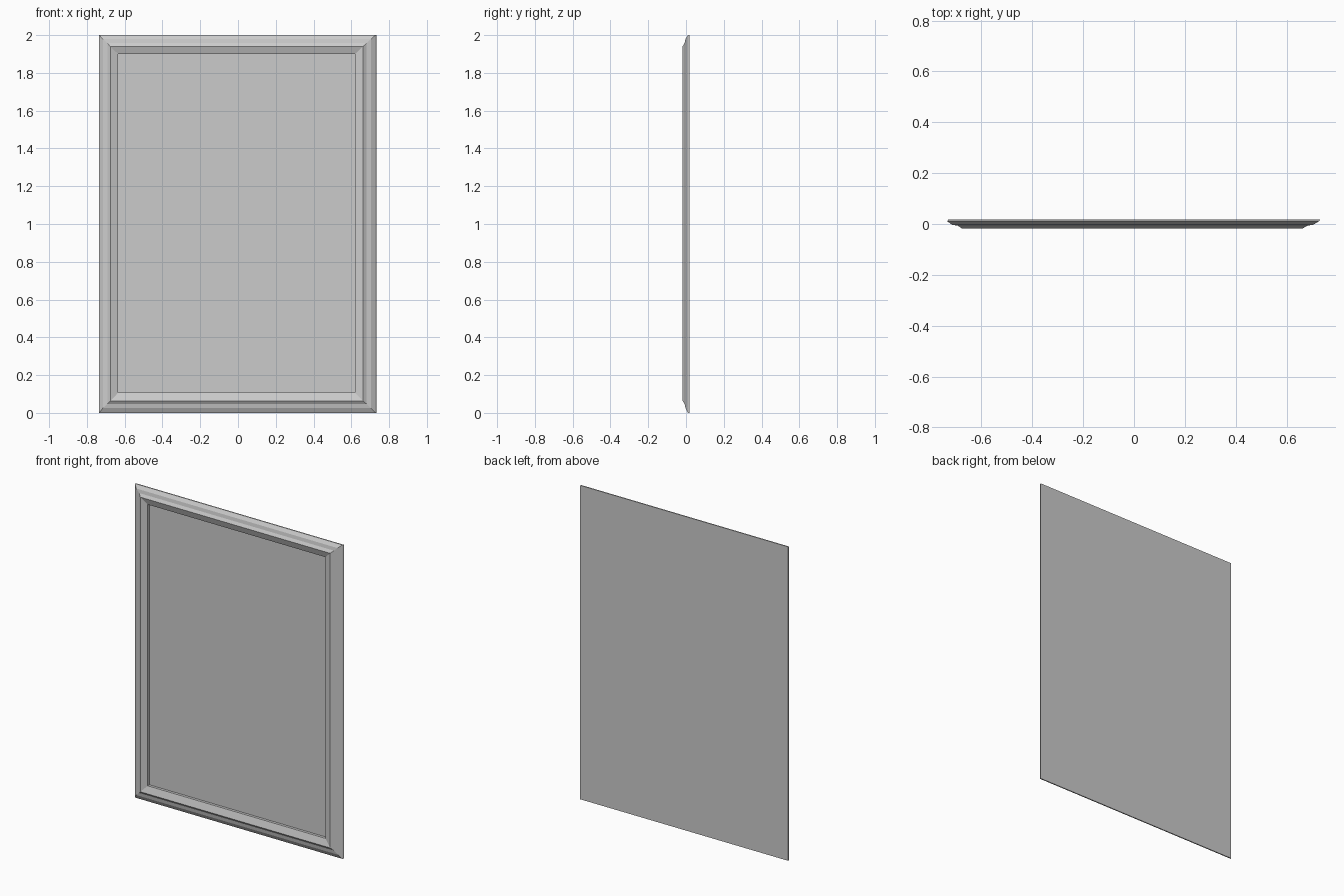
import bpy, bmesh

if "Cube" in bpy.data.objects:
    bpy.data.objects.remove(bpy.data.objects["Cube"])

# Moulding profile as nested rectangles, back edge to recessed panel: x0, x1, z0, z1, y
rings = [
    (-0.730, 0.733, 0.000, 2.000, 0.018),   # back edge
    (-0.735, 0.728, 0.000, 2.000, 0.011),   # outer rim
    (-0.715, 0.704, 0.026, 1.979, -0.003),  # outer bevel
    (-0.692, 0.681, 0.047, 1.958, -0.007),  # shallow step
    (-0.676, 0.662, 0.063, 1.940, -0.018),  # front ridge
    (-0.634, 0.619, 0.107, 1.899, -0.004),  # inner slope
    (-0.634, 0.619, 0.107, 1.899, 0.013),   # recess wall
]


def add_ring(bm, x0, x1, z0, z1, y):
    return [bm.verts.new(c) for c in ((x0, y, z0), (x1, y, z0), (x1, y, z1), (x0, y, z1))]


def make_object(name, bm):
    bmesh.ops.recalc_face_normals(bm, faces=bm.faces)
    mesh = bpy.data.meshes.new(name)
    bm.to_mesh(mesh)
    bm.free()
    obj = bpy.data.objects.new(name, mesh)
    bpy.context.collection.objects.link(obj)
    return obj


# Framed panel: moulding strips, flat back, recessed picture surface
bm = bmesh.new()
loops = [add_ring(bm, *r) for r in rings]
for a, b in zip(loops, loops[1:]):
    for i in range(4):
        j = (i + 1) % 4
        bm.faces.new((a[i], a[j], b[j], b[i]))
bm.faces.new(loops[0])
bm.faces.new(loops[-1])
make_object("framed_panel", bm)
